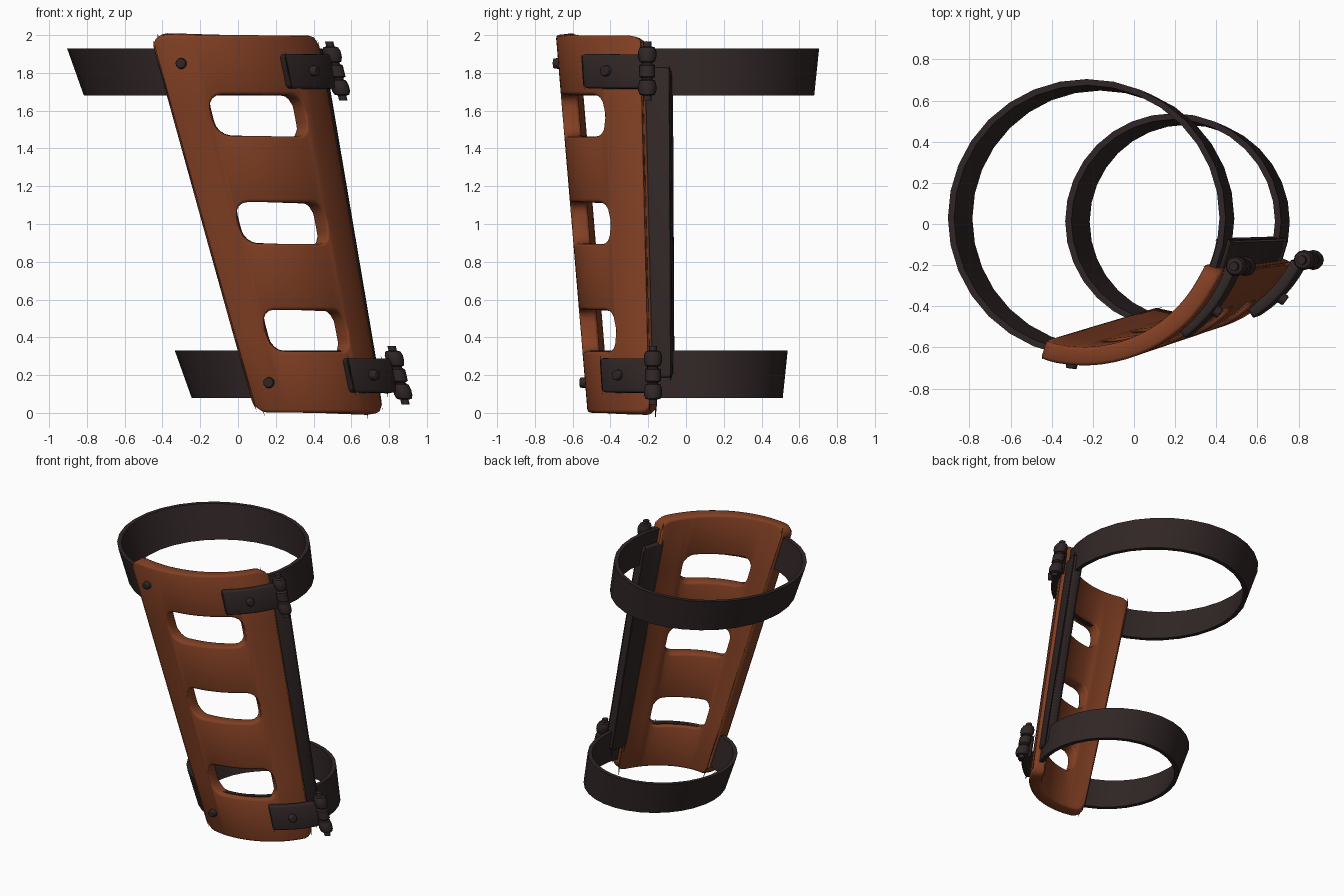
import bpy, bmesh
from math import sin, cos, radians, degrees, sqrt, ceil, pi
from mathutils import Vector

cube = bpy.data.objects.get("Cube")
if cube:
    bpy.data.objects.remove(cube, do_unlink=True)


def material(name, rgb):
    m = bpy.data.materials.new(name)
    m.use_nodes = True
    m.diffuse_color = (*rgb, 1)
    m.node_tree.nodes["Principled BSDF"].inputs["Base Color"].default_value = (*rgb, 1)
    return m


LEATHER = material("tan leather", (0.22, 0.05, 0.017))
DARK = material("dark leather", (0.03, 0.019, 0.019))


# The leg is a leaning cone that every part follows
def axis(z):
    return Vector((0.277 - 0.2625 * z, 0.01 + 0.01 * z, z))


def leg_radius(z):
    return 0.494 + 0.094 * z


def on_leg(angle, z, off):
    """Point at an angle from the front toward the left side, off the leg surface."""
    a = radians(angle)
    return axis(z) + (leg_radius(z) + off) * Vector((sin(a), -cos(a), 0))


def finish(name, bm, mat, thick=0, bevel=0, sharp=35):
    me = bpy.data.meshes.new(name)
    bm.to_mesh(me)
    bm.free()
    ob = bpy.data.objects.new(name, me)
    bpy.context.collection.objects.link(ob)
    me.materials.append(mat)
    if thick:
        s = ob.modifiers.new("thickness", "SOLIDIFY")
        s.thickness, s.offset = thick, -1
    if bevel:
        b = ob.modifiers.new("soft edges", "BEVEL")
        b.width, b.segments = bevel, 2
        b.limit_method, b.angle_limit = "ANGLE", radians(50)
        b.use_clamp_overlap = False
    bpy.ops.object.select_all(action="DESELECT")
    ob.select_set(True)
    bpy.context.view_layer.objects.active = ob
    bpy.ops.object.shade_smooth_by_angle(angle=radians(sharp))
    return ob


def rounding(a, lo, hi, r, d):
    """How far a rounded rectangle's edge pulls in at angle a."""
    e = max(0, min(a - lo, hi - a))
    return 0 if e >= d else r * (1 - sqrt(max(0, 1 - (1 - e / d) ** 2)))


def shell(name, a0, a1, z0, z1, out, thick, r, mat, bevel, holes=(), span=None, flare=0):
    """Curved rounded plate around the leg, with optional rounded windows."""
    d = degrees(r / 0.62)
    stops = set()
    for lo, hi in [(a0, a1)] + ([span] if span else []):
        for k in range(5):
            t = d * (1 - cos(k * pi / 8))
            stops |= {round(lo + t, 4), round(hi - t, 4)}
    stops = sorted(stops)
    cols = [stops[0]]
    for lo, hi in zip(stops, stops[1:]):
        n = ceil((hi - lo) / 5)
        cols += [lo + (hi - lo) * (k + 1) / n for k in range(n)]

    bm = bmesh.new()
    grid = []
    for a in cols:
        edge = rounding(a, a0, a1, r, d)
        rows = [z0 + edge]
        for lo, hi in holes:
            h = rounding(a, *span, r, d)
            rows += [lo + h, hi - h]
        rows.append(z1 - edge)
        f = flare * (a - a0) / (a1 - a0)
        # the front edge drifts outward toward the ankle
        grid.append([bm.verts.new(on_leg(a + (z - 2) * 1.5 * (69 - a) / 87 * bool(holes),
                                         z, out + f)) for z in rows])
    for i in range(len(cols) - 1):
        mid = (cols[i] + cols[i + 1]) / 2
        for j in range(len(grid[i]) - 1):
            if j % 2 and span and span[0] < mid < span[1]:
                continue
            bm.faces.new((grid[i][j], grid[i + 1][j], grid[i + 1][j + 1], grid[i][j + 1]))
    return finish(name, bm, mat, thick, bevel)


def lathe(name, profile, seg, centre, mat, closed=False):
    """Turn (radius, height) points around a centre line that may lean."""
    bm = bmesh.new()
    loops = []
    for r, z in profile:
        loops.append([bm.verts.new(centre(z) + r * Vector((cos(2 * pi * k / seg), sin(2 * pi * k / seg), 0)))
                      for k in range(seg)])
    pairs = list(zip(loops, loops[1:]))
    if closed:
        pairs.append((loops[-1], loops[0]))
    else:
        bm.faces.new(loops[0])
        bm.faces.new(loops[-1])
    for lo, hi in pairs:
        for k in range(seg):
            n = (k + 1) % seg
            bm.faces.new((lo[k], lo[n], hi[n], hi[k]))
    bmesh.ops.recalc_face_normals(bm, faces=bm.faces)
    return finish(name, bm, mat)


def rivet(name, angle, z, off):
    a = radians(angle)
    outward = Vector((sin(a), -cos(a), 0))
    bm = bmesh.new()
    bmesh.ops.create_cone(bm, cap_ends=True, segments=12, radius1=0.032, radius2=0.026, depth=0.06)
    bmesh.ops.transform(bm, matrix=outward.to_track_quat("Z", "Y").to_matrix().to_4x4(), verts=bm.verts)
    bmesh.ops.translate(bm, vec=on_leg(angle, z, off), verts=bm.verts)
    return finish(name, bm, DARK, bevel=0.006)


# Shin plate with three windows
shell("shin_plate", -18, 69, 0, 2, 0.037, 0.09, 0.075, LEATHER, 0.016,
      holes=[(0.325, 0.545), (0.895, 1.115), (1.465, 1.685)], span=(0.3, 47.5))

# Backing bar along the rear edge of the plate
shell("side_bar", 65, 81, 0.19, 1.83, 0.015, 0.07, 0.03, DARK, 0.012)

# Straps around the leg
for name, z0, z1 in (("lower_strap", 0.08, 0.33), ("upper_strap", 1.68, 1.93)):
    r0, r1 = leg_radius(z0), leg_radius(z1)
    lathe(name, [(r0, z0), (r1, z1), (r1 - 0.03, z1), (r0 - 0.03, z0)], 32, axis, DARK, closed=True)

# Buckle tabs, hinge barrels and rivets
barrel = [(0.022, 0.155), (0.022, 0.13), (0.04, 0.125), (0.048, 0.105), (0.048, 0.075),
          (0.04, 0.05), (0.028, 0.045), (0.028, 0.038), (0.042, 0.03)]
barrel = [(r, -z) for r, z in barrel] + barrel[::-1]
for level, z, out, flare, spot in (("lower", 0.2, 0.08, 0.045, (0.85, -0.175)),
                                   ("upper", 1.81, 0.075, 0.01, (0.52, -0.205))):
    shell(level + "_tab", 38.5, 71, z - 0.09, z + 0.09, out, 0.055, 0.02, DARK, 0.01, flare=flare)
    lathe(level + "_hinge", barrel, 12,
          lambda h: Vector((spot[0] - 0.24 * h, spot[1], z + h)), DARK)
    rivet(level + "_tab_rivet", 53, z, out + 0.45 * flare)
    rivet(level + "_front_rivet", -7.5, 0.16 if z < 1 else 1.85, 0.04)
